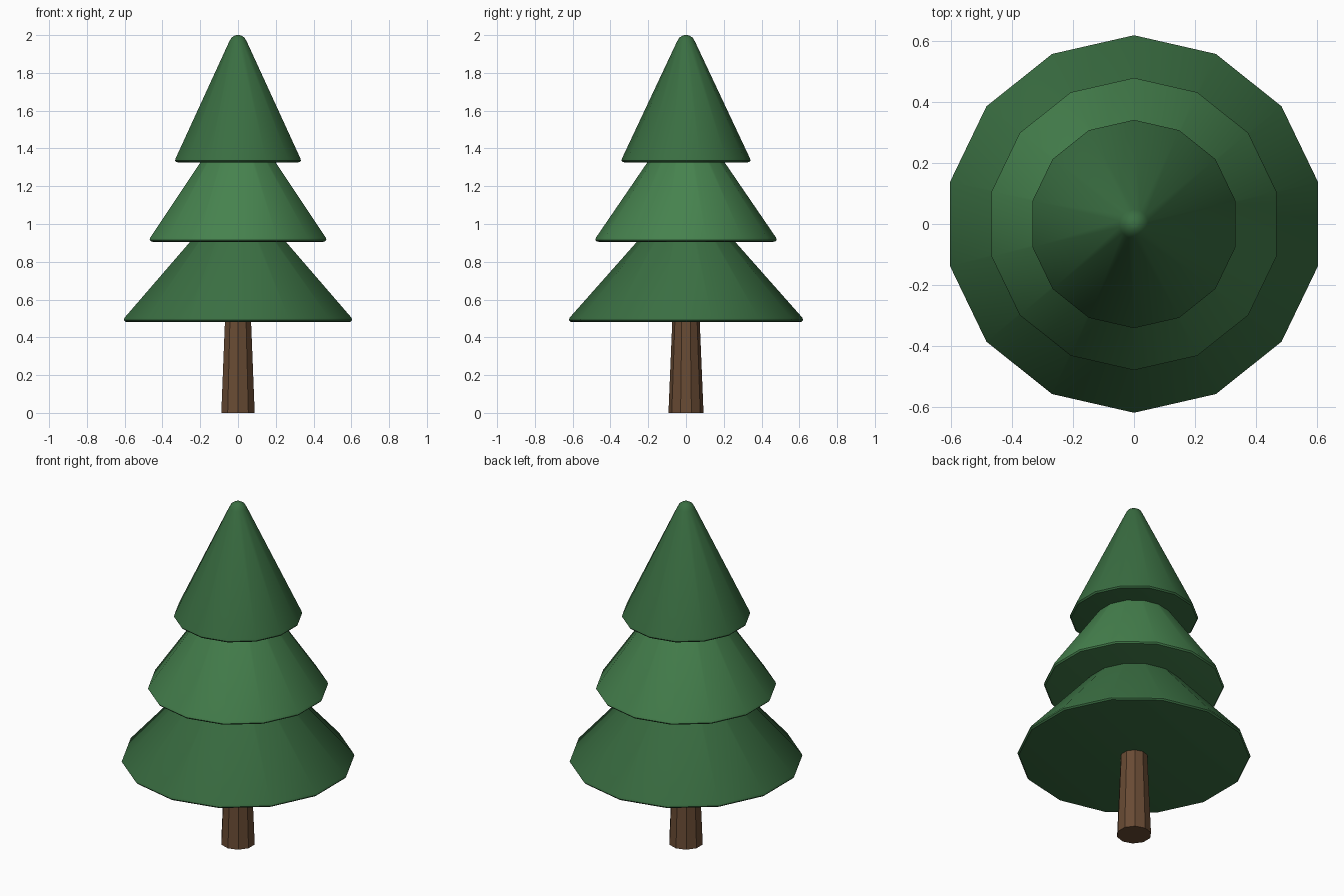
import bpy, bmesh
from math import sin, cos, tau, radians

if "Cube" in bpy.data.objects:
    bpy.data.objects.remove(bpy.data.objects["Cube"])


def material(name, rgb):
    m = bpy.data.materials.new(name)
    m.diffuse_color = (*rgb, 1)
    m.use_nodes = True
    m.node_tree.nodes["Principled BSDF"].inputs["Base Color"].default_value = m.diffuse_color
    return m


def lathe(name, profile, sides, mat):
    """Revolve (radius, z) points round z, closed with flat caps; a corner points to +y."""
    bm = bmesh.new()
    rings = [[bm.verts.new((r * sin(tau * i / sides), r * cos(tau * i / sides), z))
              for i in range(sides)] for r, z in profile]
    for low, high in zip(rings, rings[1:]):
        for i in range(sides):
            j = (i + 1) % sides
            bm.faces.new((low[i], low[j], high[j], high[i]))
    bm.faces.new(rings[0])
    bm.faces.new(rings[-1])
    bmesh.ops.recalc_face_normals(bm, faces=bm.faces)
    mesh = bpy.data.meshes.new(name)
    bm.to_mesh(mesh)
    bm.free()
    mesh.materials.append(mat)
    ob = bpy.data.objects.new(name, mesh)
    bpy.context.collection.objects.link(ob)
    bpy.ops.object.select_all(action='DESELECT')
    ob.select_set(True)
    bpy.context.view_layer.objects.active = ob
    bpy.ops.object.shade_smooth_by_angle(angle=radians(35))
    return ob


def tier(name, radius, base, top, mat):
    """Cone of foliage with a softened rim and a rounded tip."""
    lathe(name, [
        (radius - 0.022, base), (radius - 0.007, base + 0.003),
        (radius, base + 0.011), (radius - 0.004, base + 0.024),
        (0.048, top - 0.035), (0.036, top - 0.014),
        (0.017, top - 0.002), (0.008, top)], 14, mat)


dark_green = material("dark_green", (0.042, 0.156, 0.054))
light_green = material("light_green", (0.061, 0.223, 0.076))
bark = material("bark", (0.14, 0.07, 0.034))

# Trunk
lathe("trunk", [(0.093, 0), (0.07, 0.55)], 10, bark)

# Foliage, overlapping from the bottom up
tier("lower_foliage", 0.62, 0.48, 1.18, dark_green)
tier("middle_foliage", 0.48, 0.905, 1.59, light_green)
tier("upper_foliage", 0.342, 1.325, 2.0, dark_green)
